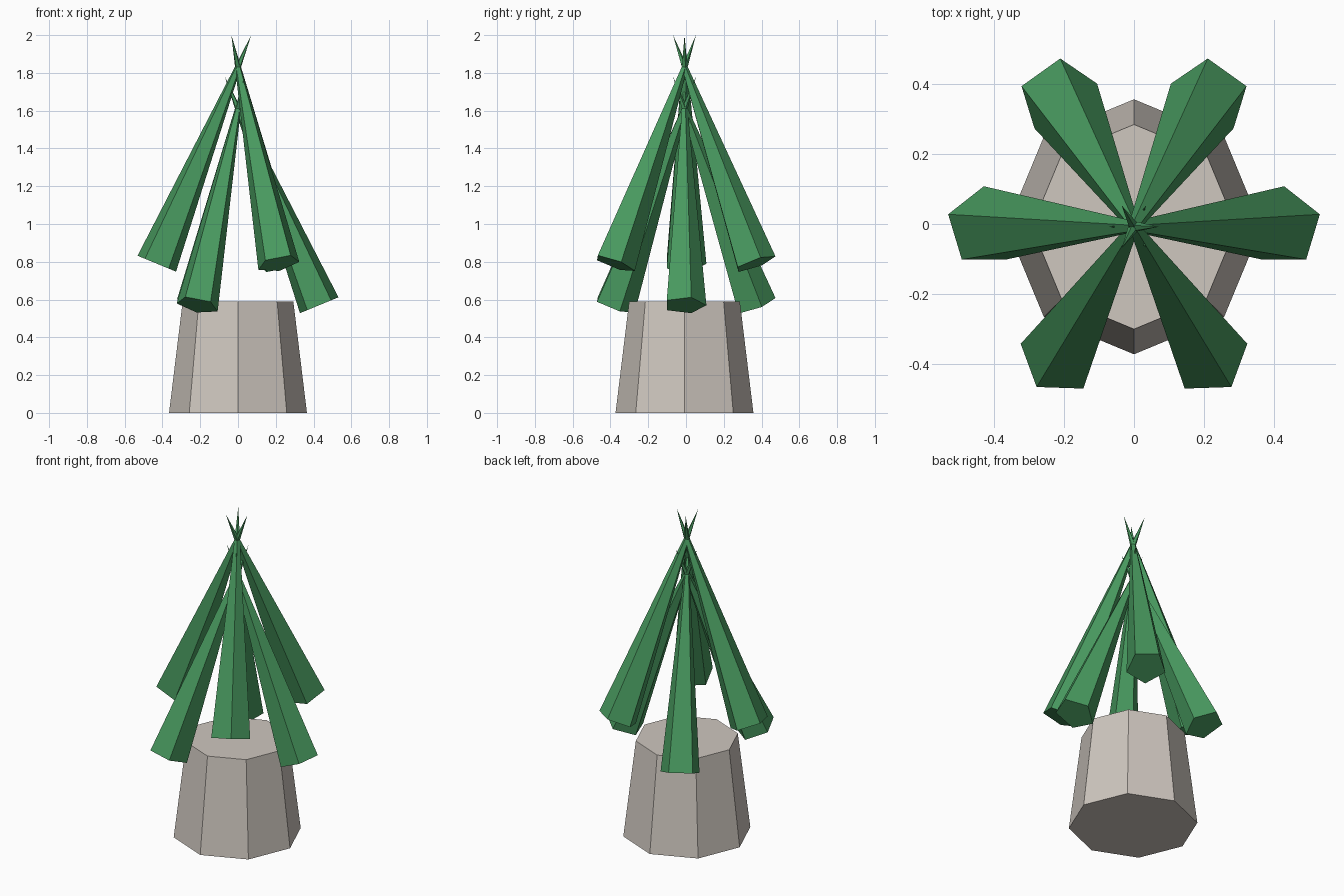
import bpy
from math import cos, sin, radians
from mathutils import Vector

cube = bpy.data.objects.get("Cube")
if cube:
    bpy.data.objects.remove(cube, do_unlink=True)

CENTRE = Vector((0, -0.008, 0))


def make_material(name, colour):
    mat = bpy.data.materials.new(name)
    mat.use_nodes = True
    mat.diffuse_color = colour
    mat.node_tree.nodes["Principled BSDF"].inputs["Base Color"].default_value = colour
    return mat


def add_cone(name, sides, base, tip, base_radius, tip_radius, mat):
    """Flat-shaded cone from base to tip, leaning without twisting."""
    axis = tip - base
    turn = Vector((0, 0, 1)).rotation_difference(axis)
    bpy.ops.mesh.primitive_cone_add(
        vertices=sides, radius1=base_radius, radius2=tip_radius, depth=axis.length,
        location=CENTRE + (base + tip) / 2, rotation=turn.to_euler())
    obj = bpy.context.object
    obj.name = name
    obj.data.materials.append(mat)
    return obj


stone = make_material("pale stone", (0.62, 0.57, 0.52, 1))
green = make_material("leaf green", (0.065, 0.32, 0.114, 1))

# Eight-sided tapered pot
add_cone("pot", 8, Vector((0, 0, 0)), Vector((0, 0, 0.59)), 0.365, 0.293, stone)

# Two tiers of leaning leaves, each tip crossing the centre line
for tier, lift, start in (("lower", 0.57, 0), ("upper", 0.79, 60)):
    for i in range(3):
        angle = radians(start + 120 * i)
        outward = Vector((cos(angle), sin(angle), 0))
        base = outward * 0.43 + Vector((0, 0, lift))
        tip = outward * -0.07 + Vector((0, 0, lift + 1.21))
        add_cone(f"{tier}_leaf_{i + 1}", 5, base, tip, 0.116, 0, green)
